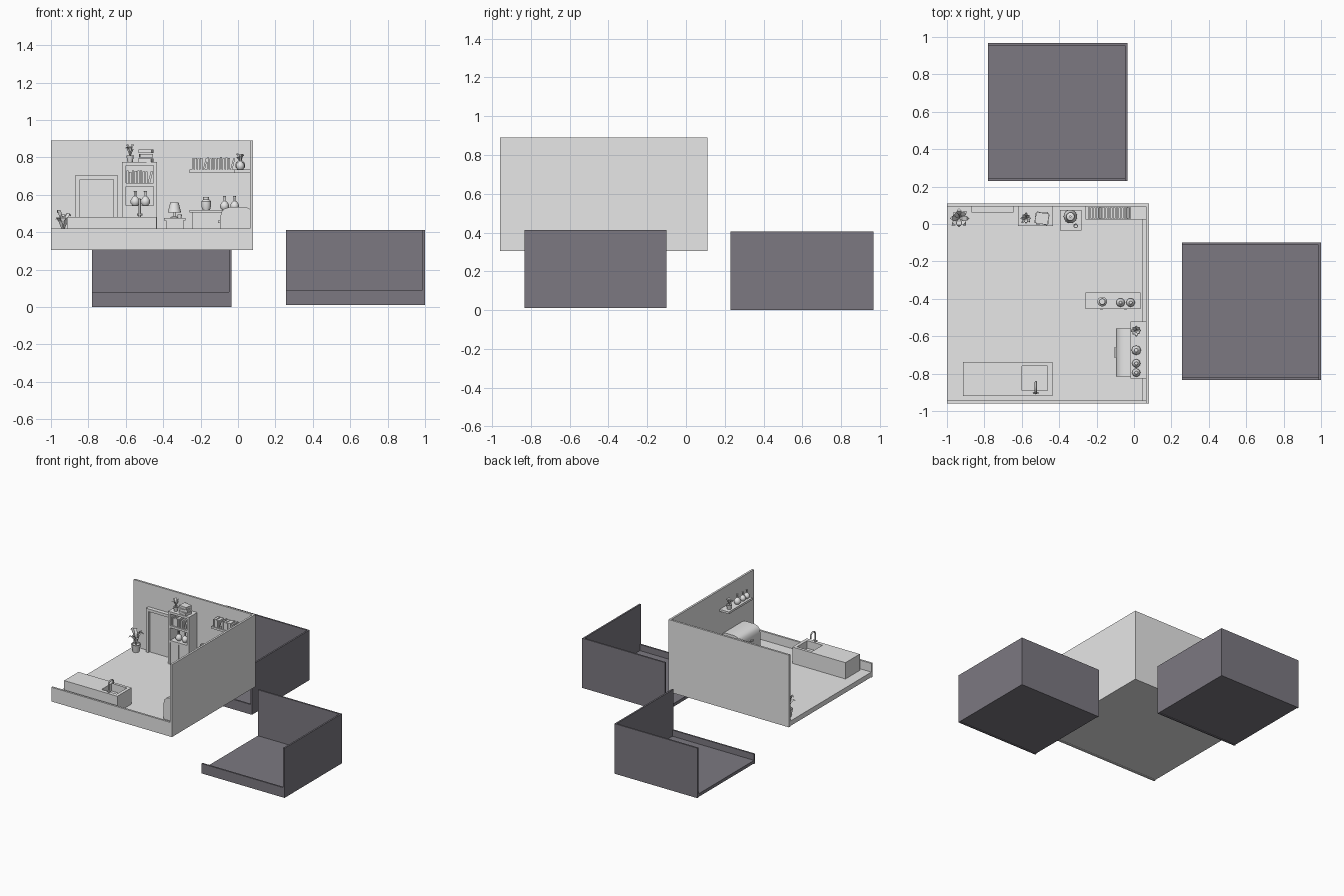
import bpy
import bmesh
import math
import random
from mathutils import Matrix, Vector

random.seed(4)
cube = bpy.data.objects.get("Cube")
if cube:
    bpy.data.objects.remove(cube, do_unlink=True)


def material(name, color):
    mat = bpy.data.materials.new(name)
    mat.use_nodes = True
    mat.diffuse_color = color
    mat.node_tree.nodes["Principled BSDF"].inputs["Base Color"].default_value = color
    return mat


LIGHT = material("light grey", (0.8, 0.8, 0.8, 1))
DARK = material("dark slate", (0.2, 0.19, 0.22, 1))


def finish(name, bm, mat=LIGHT, smooth=False):
    bmesh.ops.recalc_face_normals(bm, faces=bm.faces)
    mesh = bpy.data.meshes.new(name)
    bm.to_mesh(mesh)
    bm.free()
    mesh.materials.append(mat)
    obj = bpy.data.objects.new(name, mesh)
    bpy.context.collection.objects.link(obj)
    if smooth:
        bpy.ops.object.select_all(action='DESELECT')
        obj.select_set(True)
        bpy.context.view_layer.objects.active = obj
        bpy.ops.object.shade_smooth_by_angle(angle=math.radians(40))
    return obj


def add_box(bm, x, y, z, turn=None):
    """Box from (min, max) pairs, optionally turned about its own centre."""
    size = [b - a for a, b in (x, y, z)]
    centre = Vector([(a + b) / 2 for a, b in (x, y, z)])
    m = Matrix.Translation(centre) @ (turn or Matrix()) @ Matrix.Diagonal((*size, 1))
    bmesh.ops.create_cube(bm, size=1, matrix=m)


def box(name, x, y, z, mat=LIGHT, turn=None):
    bm = bmesh.new()
    add_box(bm, x, y, z, turn)
    return finish(name, bm, mat)


def lathe(name, place, profile, sides=16):
    """Turned part from (radius, height) points."""
    bm = bmesh.new()
    verts = [bm.verts.new((r, 0, h)) for r, h in profile]
    edges = [bm.edges.new(pair) for pair in zip(verts, verts[1:])]
    bmesh.ops.spin(bm, geom=verts + edges, cent=(0, 0, 0), axis=(0, 0, 1),
                   angle=math.tau, steps=sides, use_merge=True)
    bmesh.ops.remove_doubles(bm, verts=bm.verts, dist=0.0002)
    bmesh.ops.translate(bm, verts=bm.verts, vec=place)
    return finish(name, bm, smooth=True)


def leaves(name, place, count, reach, height):
    """Whorl of arching pointed leaves."""
    bm = bmesh.new()
    for i in range(count):
        spread = reach * random.uniform(0.7, 1)
        rise = height * random.uniform(0.5, 1)
        spin = Matrix.Translation(place) @ Matrix.Rotation(math.tau * i / count, 4, 'Z')
        rows = []
        for t, w in ((0, 0.04), (0.4, 0.22), (0.75, 0.2), (1, 0.01)):
            up = rise * math.sin(t * 2.1)
            rows.append([bm.verts.new(spin @ Vector((spread * t, side * w * reach, up)))
                         for side in (-1, 1)])
        for a, b in zip(rows, rows[1:]):
            bm.faces.new((a[0], a[1], b[1], b[0]))
    return finish(name, bm)


def plant(name, place, pot, reach, height):
    lathe(name + "_pot", place, [(0, 0), (pot * 0.7, 0), (pot, pot * 1.7),
                                 (pot * 0.85, pot * 1.7), (pot * 0.8, pot * 1.4), (0, pot * 1.4)], 12)
    leaves(name + "_leaves", Vector(place) + Vector((0, 0, pot * 1.4)), 8, reach, height)


def bottle(name, place, s):
    lathe(name, place, [(0, 0), (0.6 * s, 0), (s, 0.5 * s), (s, 1.2 * s), (0.6 * s, 1.8 * s),
                        (0.25 * s, 2.1 * s), (0.25 * s, 3 * s), (0.4 * s, 3.2 * s), (0, 3.2 * s)])


def books(name, x, y, z, height):
    """Row of upright books along x, some leaning."""
    bm = bmesh.new()
    at = x[0]
    while at < x[1] - 0.012:
        thick = random.uniform(0.009, 0.014)
        lean = random.choice((0, 0, 0, 0.25))
        tall = height * random.uniform(0.85, 1)
        at += lean * height * 0.4
        add_box(bm, (at, at + thick), y, (z, z + tall), Matrix.Rotation(lean, 4, 'Y'))
        at += thick + 0.003
    finish(name, bm)


def tube(name, points, radius):
    curve = bpy.data.curves.new(name, 'CURVE')
    curve.dimensions = '3D'
    curve.bevel_depth = radius
    curve.bevel_resolution = 2
    curve.use_fill_caps = True
    line = curve.splines.new('POLY')
    line.points.add(len(points) - 1)
    for p, co in zip(line.points, points):
        p.co = (*co, 1)
    curve.materials.append(LIGHT)
    obj = bpy.data.objects.new(name, curve)
    bpy.context.collection.objects.link(obj)


def room(name, x, y, z, wall, low, floor, mat):
    """Open-sided room: floor, tall back and right walls, low front wall."""
    (x0, x1), (y0, y1), (z0, z1) = x, y, z
    box(name + "_floor", (x0, x1 - wall), (y0 + wall, y1 - wall), (z0 + 0.005, z0 + floor), mat)
    box(name + "_right_wall", (x1 - wall, x1), y, z, mat)
    box(name + "_back_wall", (x0, x1 - wall), (y1 - wall, y1), z, mat)
    box(name + "_front_wall", (x0, x1 - wall), (y0, y0 + wall), (z0, z0 + low), mat)


# Three rooms
room("main_room", (-1, 0.08), (-0.96, 0.11), (0.305, 0.89), 0.016, 0.115, 0.045, LIGHT)
room("side_room", (0.257, 1), (-0.833, -0.1), (0.01, 0.412), 0.013, 0.08, 0.03, DARK)
room("rear_room", (-0.78, -0.036), (0.23, 0.967), (0, 0.405), 0.013, 0.08, 0.03, DARK)
FLOOR = 0.35
BACK = 0.094
RIGHT = 0.064
box("right_skirting", (0.045, RIGHT), (-0.944, BACK), (FLOOR, 0.37))

# Door and frame
for side, x in (("left", -0.665), ("right", -0.868)):
    box(f"door_frame_{side}", (x, x + 0.022), (0.062, BACK), (FLOOR, 0.705))
box("door_frame_top", (-0.846, -0.665), (0.062, BACK), (0.683, 0.705))
box("door_panel", (-0.846, -0.665), (0.08, BACK), (FLOOR, 0.683))

# Bookcase with closed cupboard below
for side, x in (("left", -0.452), ("right", -0.62)):
    box(f"bookcase_side_{side}", (x, x + 0.02), (-0.01, BACK), (FLOOR, 0.775))
box("bookcase_back", (-0.6, -0.452), (0.08, BACK), (FLOOR, 0.775))
for i, z in enumerate((0.525, 0.645, 0.757)):
    box(f"bookcase_shelf_{i}", (-0.6, -0.452), (-0.01, 0.08), (z, z + 0.018))
for side, x in (("left", -0.525), ("right", -0.6)):
    box(f"bookcase_door_{side}", (x, x + 0.072), (-0.008, 0.005), (FLOOR, 0.525))
books("bookcase_books", (-0.595, -0.455), (0, 0.07), 0.663, 0.07)
for i, x in enumerate((-0.55, -0.495)):
    bottle(f"bookcase_bottle_{i}", (x, 0.03, 0.543), 0.024)
plant("bookcase_plant", (-0.577, 0.03, 0.775), 0.02, 0.035, 0.07)
for i, a in enumerate((-0.25, 0.1, -0.15)):
    z = 0.775 + i * 0.024
    box(f"stacked_book_{i}", (-0.527, -0.457), (0, 0.06), (z, z + 0.02),
        turn=Matrix.Rotation(a, 4, 'Z'))

# Bedside cabinet with lamp and cup
box("cabinet_top", (-0.395, -0.282), (-0.035, 0.075), (0.462, 0.475))
box("cabinet_body", (-0.385, -0.292), (-0.027, 0.07), (FLOOR, 0.462))
box("cabinet_drawer", (-0.375, -0.302), (-0.034, -0.027), (0.41, 0.452))
lathe("lamp_base", (-0.34, 0.04, 0.475), [(0, 0), (0.022, 0), (0.022, 0.006), (0.006, 0.01),
                                          (0.006, 0.05), (0, 0.05)])
lathe("lamp_shade", (-0.34, 0.04, 0.505), [(0.036, 0), (0.022, 0.055), (0.019, 0.055), (0.033, 0)])
lathe("cup", (-0.312, -0.01, 0.475), [(0, 0), (0.01, 0), (0.012, 0.02), (0.01, 0.02), (0, 0.004)])

# Book shelf on the back wall
box("back_shelf", (-0.26, RIGHT), (0.025, BACK), (0.718, 0.735))
books("back_shelf_books", (-0.245, -0.025), (0.03, 0.088), 0.735, 0.068)

# Right wall shelf with plant and vessels
box("right_shelf", (-0.018, RIGHT), (-0.825, -0.522), (0.718, 0.735))
plant("right_shelf_plant", (0.012, -0.57, 0.735), 0.022, 0.035, 0.06)
bottle("right_shelf_jar", (0.012, -0.675, 0.735), 0.025)
for i, y in enumerate((-0.745, -0.795)):
    bottle(f"right_shelf_bottle_{i}", (0.012, y, 0.735), 0.022)

# Dresser with drawers, jar and bottles
box("dresser_top", (-0.26, 0.036), (-0.455, -0.365), (0.505, 0.52))
box("dresser_body", (-0.245, 0.025), (-0.445, -0.37), (FLOOR, 0.505))
for i in range(2):
    x = -0.235 + i * 0.13
    box(f"dresser_drawer_{i}", (x, x + 0.12), (-0.45, -0.445), (0.4, 0.495))
    box(f"dresser_handle_{i}", (x + 0.052, x + 0.068), (-0.458, -0.45), (0.43, 0.46))
lathe("dresser_jar", (-0.17, -0.415, 0.52), [(0, 0), (0.02, 0), (0.026, 0.02), (0.026, 0.045),
                                             (0.016, 0.055), (0.016, 0.068), (0, 0.068)])
for i, x in enumerate((-0.072, -0.018)):
    bottle(f"dresser_bottle_{i}", (x, -0.42, 0.52), 0.023)

# Rounded chest against the right wall
bm = bmesh.new()
outline = [(RIGHT, FLOOR), (-0.095, FLOOR), (-0.095, 0.48), (-0.088, 0.51), (-0.07, 0.527),
           (-0.04, 0.535), (0.04, 0.535), (RIGHT, 0.525)]
face = bm.faces.new([bm.verts.new((x, -0.815, z)) for x, z in outline])
grown = bmesh.ops.extrude_face_region(bm, geom=[face])["geom"]
bmesh.ops.translate(bm, vec=(0, 0.255, 0),
                    verts=[v for v in grown if isinstance(v, bmesh.types.BMVert)])
finish("rounded_chest", bm, smooth=True)
box("chest_handle", (-0.106, -0.095), (-0.715, -0.66), (0.45, 0.462))

# Kitchen counter with sunken basin and tap
counter = box("counter", (-0.913, -0.437), (-0.92, -0.737), (FLOOR, 0.482))
cutter = box("basin_cutter", (-0.6, -0.463), (-0.89, -0.76), (0.42, 0.6))
cutter.hide_render = True
cut = counter.modifiers.new("basin", 'BOOLEAN')
cut.operation = 'DIFFERENCE'
cut.solver = 'EXACT'
cut.object = cutter
bpy.context.view_layer.objects.active = counter
bpy.ops.object.modifier_apply(modifier="basin")
bpy.data.objects.remove(cutter, do_unlink=True)
arc = [(-0.525, -0.875 - 0.03 * math.cos(a), 0.545 + 0.03 * math.sin(a))
       for a in (math.pi * i / 8 for i in range(9))]
tube("tap_spout", [(-0.525, -0.905, 0.482)] + arc + [(-0.525, -0.845, 0.53)], 0.006)
tube("tap_lever", [(-0.54, -0.905, 0.495), (-0.51, -0.905, 0.495)], 0.005)

# Floor plant in the corner
plant("floor_plant", (-0.935, 0.03, FLOOR), 0.036, 0.062, 0.13)
